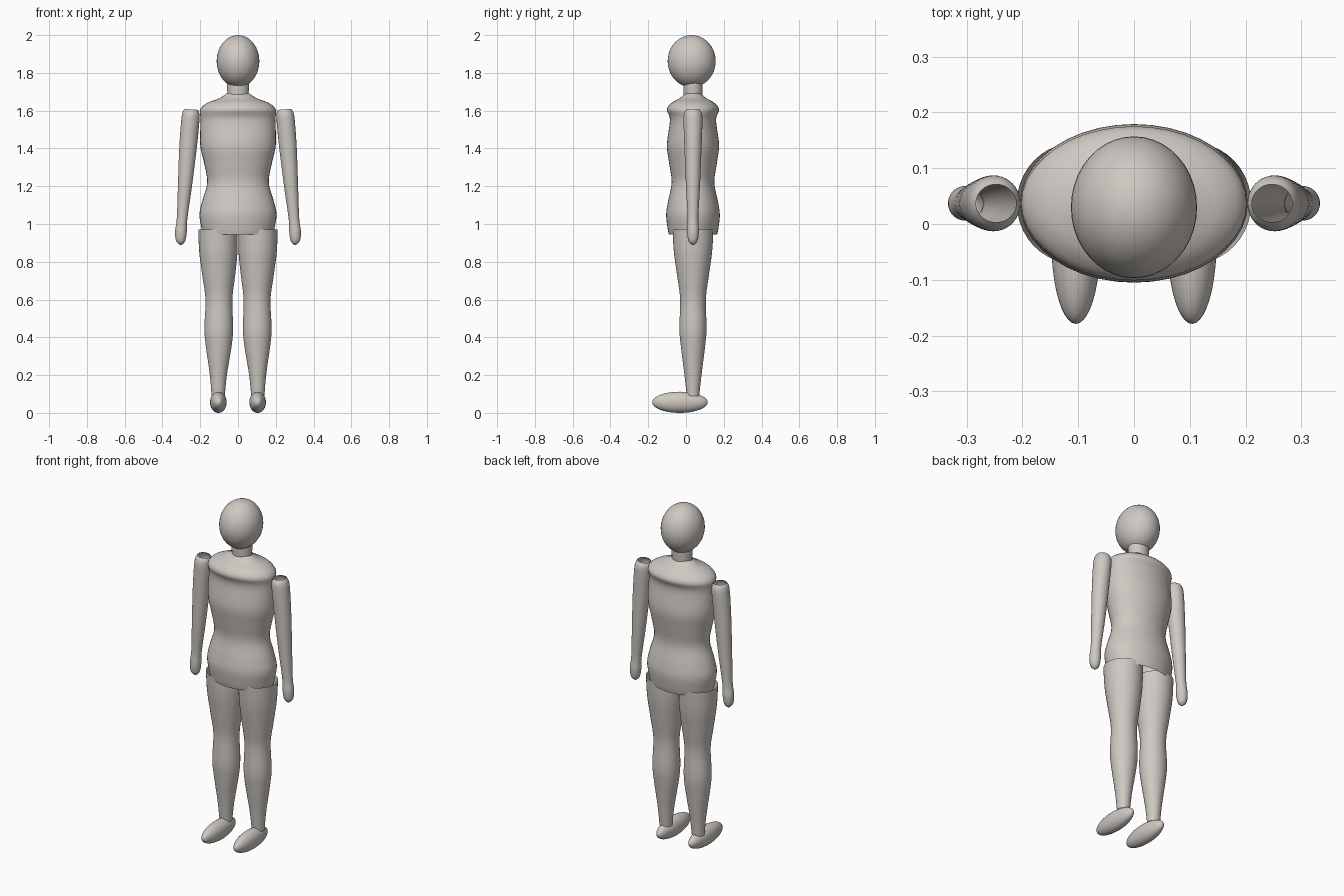
import bpy, bmesh, math

cube = bpy.data.objects.get("Cube")
if cube:
    bpy.data.objects.remove(cube, do_unlink=True)

SEGMENTS = 40
DEPTH = 0.037  # shared y of the body axis

clay = bpy.data.materials.new("warm_grey")
clay.use_nodes = True
colour = (0.62, 0.58, 0.54, 1)
clay.diffuse_color = colour
clay.node_tree.nodes["Principled BSDF"].inputs["Base Color"].default_value = colour


def finish(name, bm):
    bmesh.ops.recalc_face_normals(bm, faces=bm.faces)
    mesh = bpy.data.meshes.new(name)
    bm.to_mesh(mesh)
    bm.free()
    mesh.materials.append(clay)
    mesh.shade_smooth()
    obj = bpy.data.objects.new(name, mesh)
    bpy.context.collection.objects.link(obj)
    return obj


def smooth_rows(rows, steps=5):
    """Catmull-Rom interpolation through the profile rows."""
    out = []
    for i in range(len(rows) - 1):
        a, b, c, d = (rows[max(i - 1, 0)], rows[i], rows[i + 1],
                      rows[min(i + 2, len(rows) - 1)])
        for s in range(steps):
            t = s / steps
            out.append([q + t * ((r - p) + t * ((2*p - 5*q + 4*r - u)
                        + t * (3 * (q - r) + u - p))) / 2
                        for p, q, r, u in zip(a, b, c, d)])
    return out + [rows[-1]]


def loft(name, rows, tilt=0, cap_end=False):
    """Open tube from rows of (z, centre x, radius x, radius y)."""
    bm = bmesh.new()
    rings = []
    for z, cx, rx, ry in smooth_rows(rows):
        ring = []
        for k in range(SEGMENTS):
            a = math.tau * k / SEGMENTS
            dx = rx * math.cos(a)
            ring.append(bm.verts.new((cx + dx, DEPTH + ry * math.sin(a), z + tilt * dx)))
        rings.append(ring)
    for low, high in zip(rings, rings[1:]):
        for k in range(SEGMENTS):
            n = (k + 1) % SEGMENTS
            bm.faces.new((low[k], low[n], high[n], high[k]))
    if cap_end:
        bm.faces.new(rings[-1])
    return finish(name, bm)


def ellipsoid(name, centre, radii):
    bm = bmesh.new()
    bmesh.ops.create_uvsphere(bm, u_segments=SEGMENTS, v_segments=24, radius=1)
    bmesh.ops.scale(bm, vec=radii, verts=bm.verts)
    bmesh.ops.translate(bm, vec=centre, verts=bm.verts)
    return finish(name, bm)


# Head and neck
ellipsoid("head", (0, 0.03, 1.862), (0.113, 0.127, 0.138))
loft("neck", [(1.77, 0, 0.06, 0.052), (1.72, 0, 0.058, 0.051), (1.675, 0, 0.055, 0.049)])

# Torso, open at the neck and hips
loft("torso", [
    (1.69, 0, 0.062, 0.044),
    (1.665, 0, 0.1, 0.072),
    (1.64, 0, 0.165, 0.115),
    (1.605, 0, 0.2, 0.138),
    (1.55, 0, 0.198, 0.122),
    (1.42, 0, 0.2, 0.138),
    (1.32, 0, 0.179, 0.126),
    (1.22, 0, 0.163, 0.113),
    (1.12, 0, 0.19, 0.132),
    (1.05, 0, 0.204, 0.142),
    (0.98, 0, 0.194, 0.135),
    (0.945, 0, 0.186, 0.128)])

# Limbs, mirrored left and right
LEG = [(0.97, 0.106, 0.104, 0.108), (0.85, 0.104, 0.101, 0.101),
       (0.72, 0.102, 0.086, 0.083), (0.6, 0.101, 0.071, 0.068),
       (0.45, 0.102, 0.076, 0.072), (0.36, 0.102, 0.069, 0.065),
       (0.2, 0.104, 0.045, 0.045), (0.09, 0.105, 0.035, 0.033)]
ARM = [(1.607, 0.247, 0.036, 0.034), (1.585, 0.249, 0.045, 0.047),
       (1.54, 0.253, 0.048, 0.05), (1.4, 0.265, 0.046, 0.045),
       (1.2, 0.281, 0.037, 0.037), (1.03, 0.296, 0.028, 0.028),
       (0.96, 0.302, 0.031, 0.031), (0.91, 0.304, 0.024, 0.024),
       (0.89, 0.304, 0.006, 0.006)]

for side, s in (("left", 1), ("right", -1)):
    loft(side + "_leg", [(z, s * x, rx, ry) for z, x, rx, ry in LEG])
    loft(side + "_arm", [(z, s * x, rx, ry) for z, x, rx, ry in ARM],
         tilt=s * 0.076, cap_end=True)
    ellipsoid(side + "_foot", (s * 0.104, -0.032, 0.056), (0.044, 0.147, 0.056))
